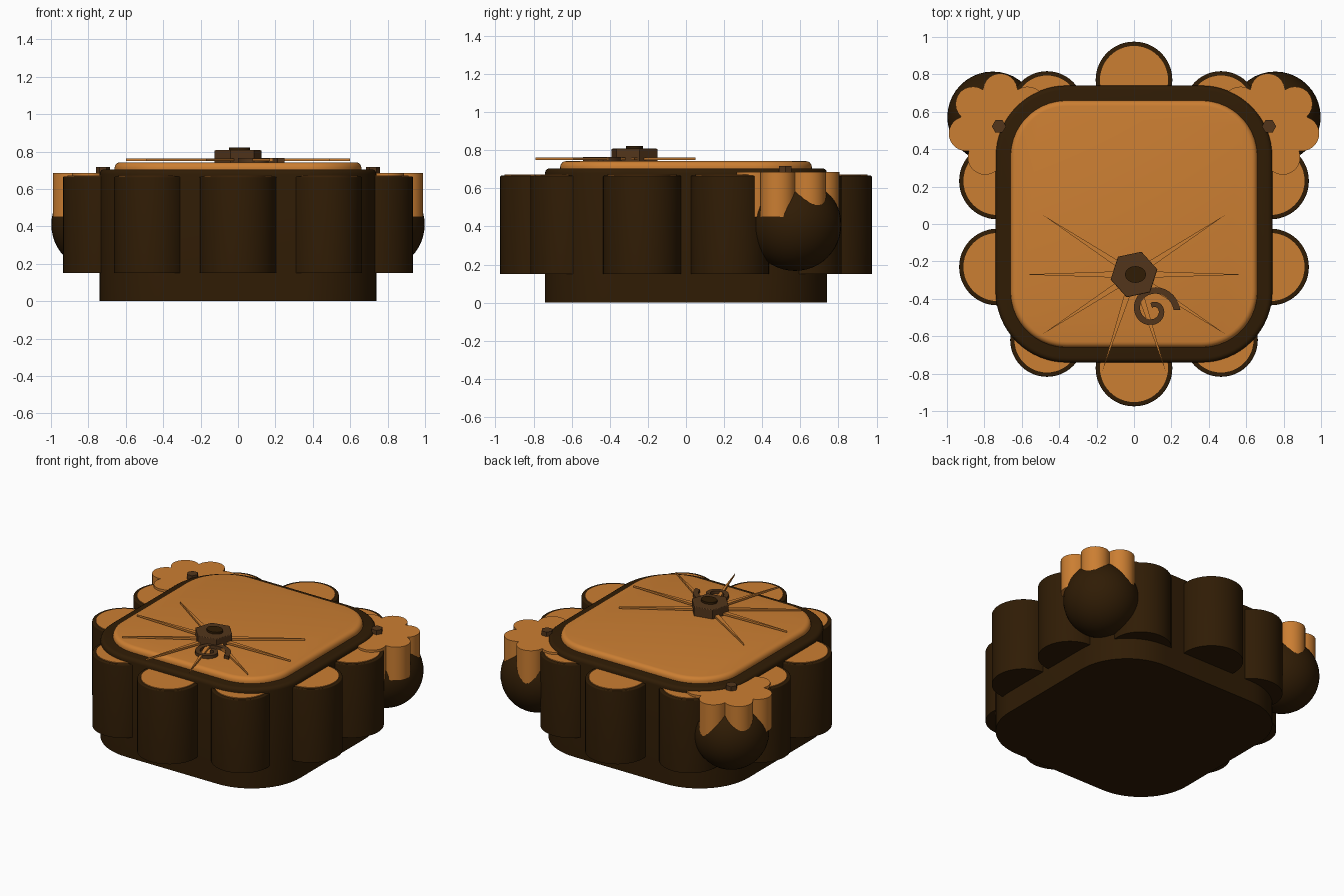
import bpy, bmesh
from math import sin, cos, pi, sqrt, radians

if "Cube" in bpy.data.objects:
    bpy.data.objects.remove(bpy.data.objects["Cube"])


def material(name, color):
    m = bpy.data.materials.new(name)
    m.diffuse_color = (*color, 1)
    m.use_nodes = True
    m.node_tree.nodes["Principled BSDF"].inputs["Base Color"].default_value = m.diffuse_color
    return m


COPPER = material("copper tan", (0.60, 0.21, 0.032))
DARK = material("dark brown", (0.029, 0.0115, 0.0015))
BROWN = material("mid brown", (0.085, 0.036, 0.011))


def finish(name, bm, mat, smooth=True):
    bmesh.ops.recalc_face_normals(bm, faces=bm.faces)
    me = bpy.data.meshes.new(name)
    bm.to_mesh(me)
    bm.free()
    ob = bpy.data.objects.new(name, me)
    bpy.context.collection.objects.link(ob)
    me.materials.append(mat)
    if smooth:
        bpy.ops.object.select_all(action='DESELECT')
        ob.select_set(True)
        bpy.context.view_layer.objects.active = ob
        bpy.ops.object.shade_smooth_by_angle(angle=radians(35))
    return ob


def prism(name, pts, z0, z1, mat, bevel=0.0, smooth=True):
    """Extrude an outline upward, optionally rounding the top rim."""
    bm = bmesh.new()
    base = bm.faces.new([bm.verts.new((x, y, z0)) for x, y in pts])
    geo = bmesh.ops.extrude_face_region(bm, geom=[base], use_keep_orig=True)["geom"]
    top = [v for v in geo if isinstance(v, bmesh.types.BMVert)]
    bmesh.ops.translate(bm, verts=top, vec=(0, 0, z1 - z0))
    if bevel:
        rim = [e for e in bm.edges if all(v in top for v in e.verts)]
        bmesh.ops.bevel(bm, geom=rim, offset=bevel, segments=4, profile=0.5, affect='EDGES')
    return finish(name, bm, mat, smooth)


def ring(cx, cy, r, n, phase=0.0, sy=1.0):
    return [(cx + r * cos(phase + 2 * pi * i / n), cy + sy * r * sin(phase + 2 * pi * i / n)) for i in range(n)]


def rounded_square(h, r, n=16):
    pts = []
    for q, (sx, sy) in enumerate([(1, 1), (-1, 1), (-1, -1), (1, -1)]):
        for i in range(n + 1):
            a = pi / 2 * (q + i / n)
            pts.append((sx * (h - r) + r * cos(a), sy * (h - r) + r * sin(a)))
    return pts


# body: dark shell with a raised tan centre
prism("body_shell", rounded_square(0.74, 0.38), 0, 0.705, DARK, 0.025)
prism("body_top", rounded_square(0.66, 0.30), 0.3, 0.743, COPPER, 0.03)

# round lobes around the body, each with a tan cap
lobes = [(0, -0.77, 0.205), (0, 0.77, 0.205)]
for s in (-1, 1):
    lobes += [(s * 0.465, -0.62, 0.197), (s * 0.465, 0.62, 0.197),
              (s * 0.73, -0.23, 0.205), (s * 0.73, 0.23, 0.205)]
for i, (x, y, r) in enumerate(lobes):
    prism(f"lobe_{i}", ring(x, y, r, 48), 0.15, 0.667, DARK, 0.006)
    prism(f"lobe_cap_{i}", ring(x, y, r - 0.023, 48), 0.6, 0.672, COPPER)


# back corner ornaments: dark ball, scalloped tan flower, small hexagonal stud
def flower(cx, cy, d=0.187, p=0.093, petals=7, n=12):
    pts = []
    for i in range(petals * n):
        phi = ((i % n) / n - 0.5) * 2 * pi / petals
        a = pi / 2 + (i // n) * 2 * pi / petals + phi
        r = d * cos(phi) + sqrt(p * p - (d * sin(phi)) ** 2)
        pts.append((cx + r * cos(a), cy + r * sin(a)))
    return pts


for side, s in (("left", -1), ("right", 1)):
    bm = bmesh.new()
    bmesh.ops.create_uvsphere(bm, u_segments=40, v_segments=24, radius=0.243)
    bmesh.ops.translate(bm, verts=bm.verts, vec=(s * 0.755, 0.572, 0.41))
    finish(f"ball_{side}", bm, DARK)
    prism(f"flower_{side}", [(s * x, y) for x, y in flower(0.715, 0.525)], 0.45, 0.687, COPPER)
    prism(f"stud_{side}", ring(s * 0.722, 0.522, 0.038, 6), 0.68, 0.718, BROWN, smooth=False)

# hexagonal boss with an oval centre
NX, NY = 0.0, -0.27
prism("boss", ring(NX, NY, 0.128, 6, radians(12)), 0.735, 0.808, BROWN, 0.006, smooth=False)
prism("boss_centre", ring(NX + 0.008, NY, 0.056, 24, 0, 0.8), 0.76, 0.822, DARK)

# thin flat spikes radiating from the boss
tips = []
for s in (-1, 1):
    tips += [(s * 0.60, -0.27), (s * 0.49, 0.05), (s * 0.49, -0.59), (s * 0.17, -0.79)]
for i, (x, y) in enumerate(tips):
    dx, dy = x - NX, y - NY
    length = sqrt(dx * dx + dy * dy)
    wx, wy = -dy / length * 0.017, dx / length * 0.017
    bx, by = NX + dx * 0.15, NY + dy * 0.15
    prism(f"spike_{i}", [(bx + wx, by + wy), (bx - wx, by - wy), (x, y)], 0.749, 0.763, COPPER, smooth=False)

# flat spiral curl beside the boss
outer, inner = [], []
for i in range(41):
    t = i / 40
    a, r = t * 2.6 * pi, 0.13 - 0.105 * t ** 0.85
    w = 0.018 - 0.004 * t
    outer.append((0.1 + (r + w) * cos(a), -0.46 + (r + w) * sin(a)))
    inner.append((0.1 + (r - w) * cos(a), -0.46 + (r - w) * sin(a)))
prism("curl", outer + inner[::-1], 0.735, 0.765, BROWN)
